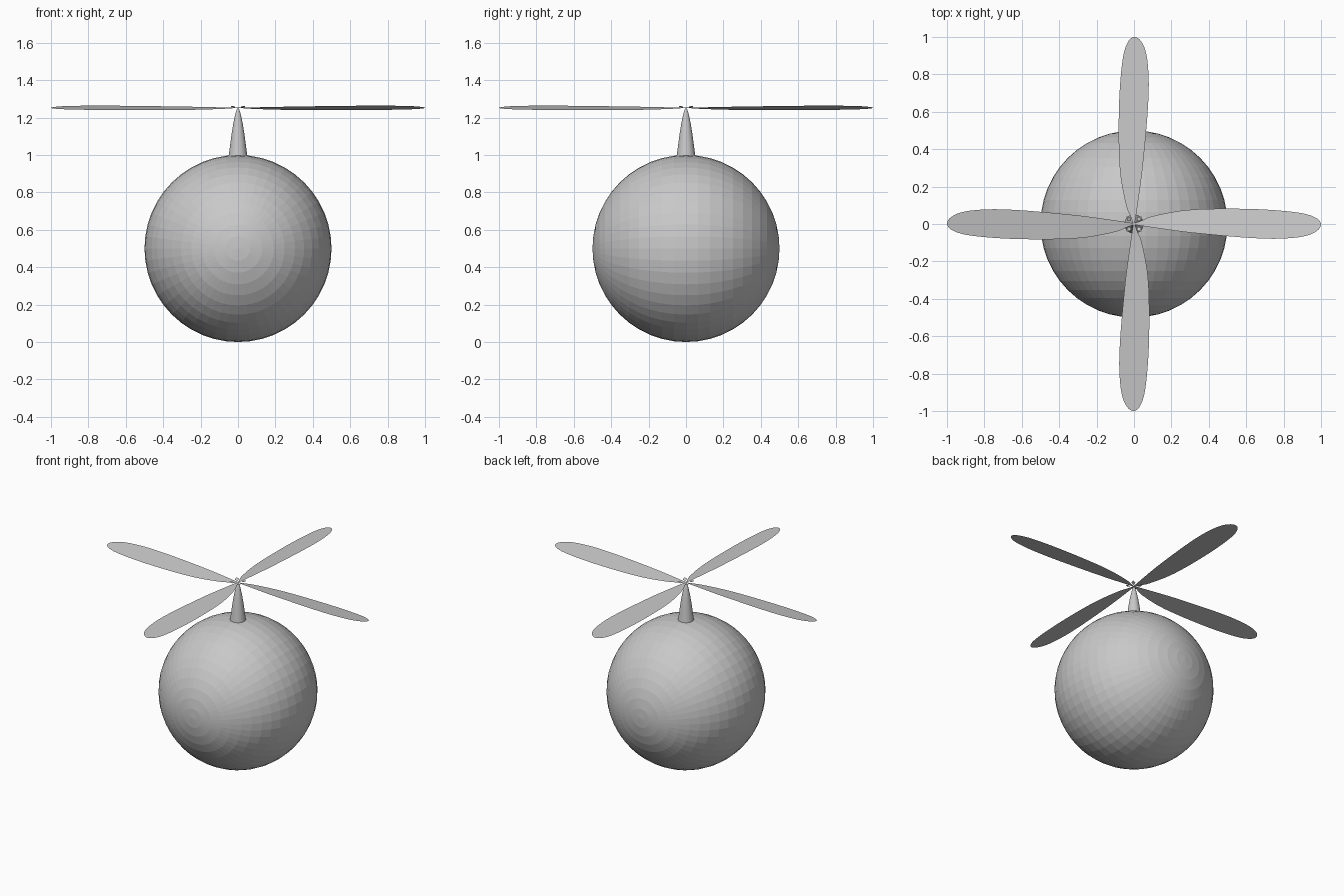
import bpy, bmesh, math
from mathutils import Matrix, Vector

if "Cube" in bpy.data.objects:
    bpy.data.objects.remove(bpy.data.objects["Cube"])

grey = bpy.data.materials.new("plain_grey")
grey.diffuse_color = (0.58, 0.58, 0.58, 1)
grey.use_nodes = True
grey.node_tree.nodes["Principled BSDF"].inputs["Base Color"].default_value = grey.diffuse_color


def finish(name, bm):
    me = bpy.data.meshes.new(name)
    bm.to_mesh(me)
    bm.free()
    me.materials.append(grey)
    ob = bpy.data.objects.new(name, me)
    bpy.context.collection.objects.link(ob)
    return ob


# Round body, poles pointing to front and back
bm = bmesh.new()
bmesh.ops.create_uvsphere(bm, u_segments=48, v_segments=24, radius=0.5,
                          matrix=Matrix.Translation((0, 0, 0.5)) @ Matrix.Rotation(math.pi / 2, 4, 'X'))
finish("body", bm)

# Tapered mast, a lathed profile
profile = [(0, 0.99), (0.05, 0.995), (0.045, 1.03), (0.036, 1.1),
           (0.025, 1.17), (0.014, 1.22), (0.007, 1.243), (0, 1.252)]
bm = bmesh.new()
vs = [bm.verts.new((r, 0, z)) for r, z in profile]
es = [bm.edges.new(p) for p in zip(vs, vs[1:])]
bmesh.ops.spin(bm, geom=vs + es, cent=(0, 0, 0), axis=(0, 0, 1),
               angle=math.tau, steps=32, use_duplicate=False)
bmesh.ops.remove_doubles(bm, verts=bm.verts, dist=0.0005)
bmesh.ops.recalc_face_normals(bm, faces=bm.faces)
mast = finish("mast", bm)
mast.data.shade_smooth()
mast.data.set_sharp_from_angle(angle=math.radians(40))

# Blade outline: distance from hub, leading edge, trailing edge
STATIONS = [(0.0, 0.004, -0.004), (0.04, 0.018, -0.01), (0.1, 0.042, -0.019),
            (0.25, 0.071, -0.040), (0.4, 0.081, -0.056), (0.6, 0.081, -0.073),
            (0.75, 0.074, -0.079), (0.87, 0.062, -0.072), (0.94, 0.047, -0.057),
            (0.98, 0.028, -0.035), (0.995, 0.013, -0.018), (1.0, 0.001, -0.003)]
HUB_Z, PITCH = 1.252, -0.15


def smooth(points, steps=4):
    """Catmull-Rom curve through the points."""
    p = [Vector(q) for q in points]
    p = [p[0]] + p + [p[-1]]
    out = []
    for a, b, c, d in zip(p, p[1:], p[2:], p[3:]):
        for i in range(steps):
            t = i / steps
            out.append(0.5 * (2 * b + (c - a) * t + (2 * a - 5 * b + 4 * c - d) * t * t
                              + (3 * b - a - 3 * c + d) * t ** 3))
    return out + [p[-1]]


# Four thin pitched blades
for k in range(4):
    bm = bmesh.new()
    rows = [[bm.verts.new((x, y, HUB_Z + PITCH * y)) for y in (lo, up)]
            for x, up, lo in smooth(STATIONS)]
    for (a, b), (c, d) in zip(rows, rows[1:]):
        bm.faces.new((a, c, d, b))
    bm.transform(Matrix.Rotation(k * math.pi / 2, 4, 'Z'))
    finish("blade_%d" % (k + 1), bm)

# Tiny curled root tabs between the blades
bm = bmesh.new()
for k in range(4):
    rot = Matrix.Rotation(math.pi / 4 + k * math.pi / 2, 4, 'Z')
    pts = [(0.02, 0, 1.252), (0.04, -0.014, 1.26), (0.055, 0, 1.262), (0.04, 0.014, 1.256)]
    bm.faces.new([bm.verts.new(rot @ Vector(p)) for p in reversed(pts)])
finish("root_tabs", bm)
